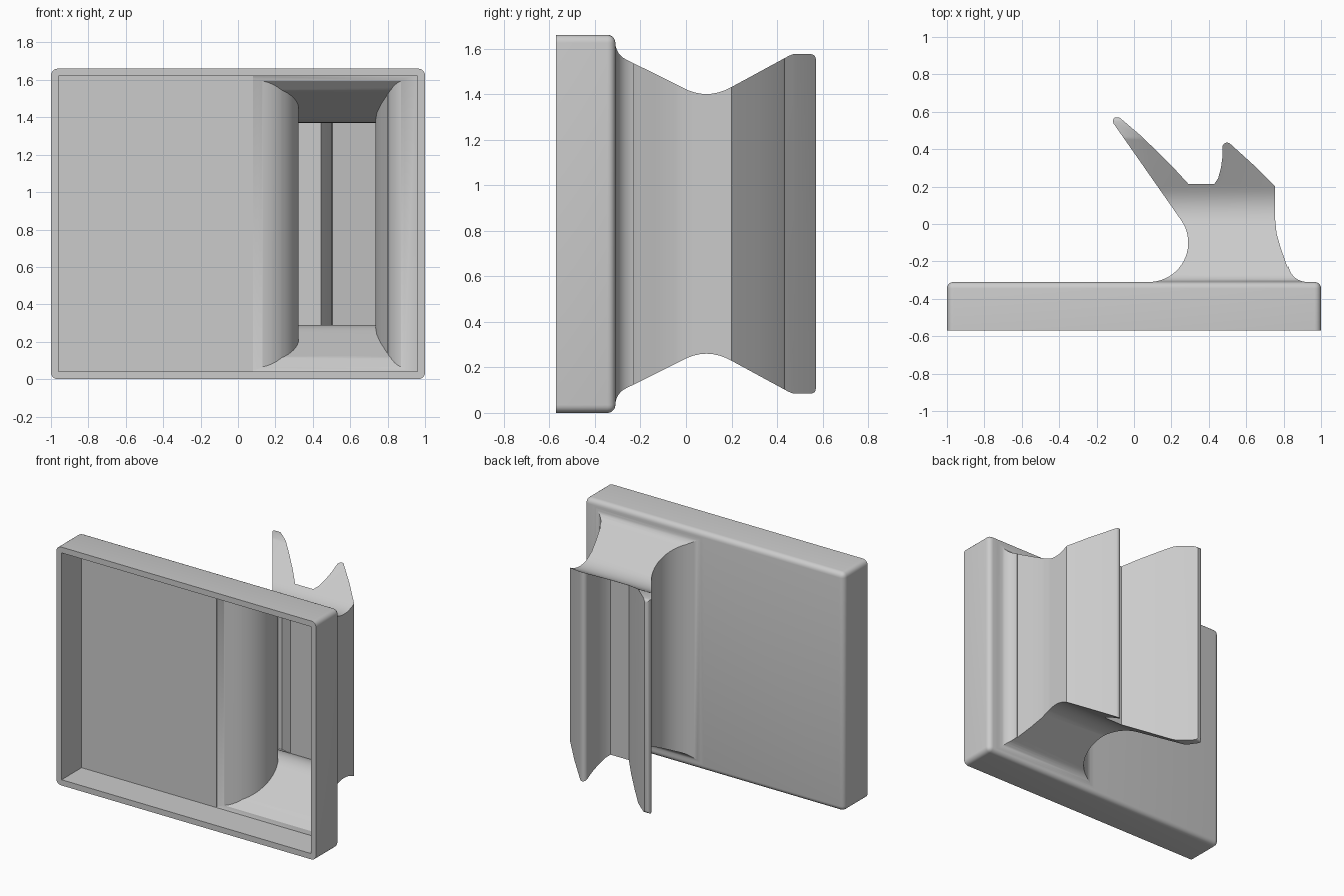
import bpy, bmesh, math
from mathutils import Vector

cube = bpy.data.objects.get("Cube")
if cube:
    bpy.data.objects.remove(cube, do_unlink=True)

HEIGHT = 1.66
grey = bpy.data.materials.new("matte grey")
grey.use_nodes = True
colour = (0.6, 0.6, 0.6, 1)
grey.diffuse_color = colour
grey.node_tree.nodes["Principled BSDF"].inputs["Base Color"].default_value = colour


def finish(name, bm):
    bmesh.ops.recalc_face_normals(bm, faces=bm.faces)
    mesh = bpy.data.meshes.new(name)
    bm.to_mesh(mesh)
    bm.free()
    mesh.materials.append(grey)
    ob = bpy.data.objects.new(name, mesh)
    bpy.context.collection.objects.link(ob)
    return ob


def prism(name, points, axis, low, high):
    """Extrude an (x, y) outline along z, or a (y, z) outline along x."""
    bm = bmesh.new()
    place = (lambda a, b: (a, b, low)) if axis == "z" else (lambda a, b: (low, a, b))
    face = bm.faces.new([bm.verts.new(place(a, b)) for a, b in points])
    out = bmesh.ops.extrude_face_region(bm, geom=[face])
    move = Vector((0, 0, high - low)) if axis == "z" else Vector((high - low, 0, 0))
    verts = [v for v in out["geom"] if isinstance(v, bmesh.types.BMVert)]
    bmesh.ops.translate(bm, verts=verts, vec=move)
    return finish(name, bm)


def box(name, x, y, z):
    return prism(name, [(x[0], y[0]), (x[1], y[0]), (x[1], y[1]), (x[0], y[1])], "z", *z)


def combine(target, tool, operation):
    """Apply a boolean and discard the tool."""
    tool.hide_render = True
    bpy.context.view_layer.objects.active = target
    mod = target.modifiers.new("combine", "BOOLEAN")
    mod.operation, mod.object, mod.solver = operation, tool, "EXACT"
    bpy.ops.object.modifier_apply(modifier=mod.name)
    bpy.data.objects.remove(tool, do_unlink=True)


def arc(cx, cy, r, start, end, steps):
    angles = [math.radians(start + (end - start) * i / steps) for i in range(steps + 1)]
    return [(cx + r * math.cos(a), cy + r * math.sin(a)) for a in angles]


def mirrored(half):
    return half + [(y, HEIGHT - z) for y, z in reversed(half)]


def waist(z_low, drop):
    """Rounded valley in the middle of the side silhouette."""
    return [(0.09 + t * 0.11, z_low + drop * t * t) for t in
            (-1, -0.75, -0.5, -0.25, 0, 0.25, 0.5, 0.75, 1)]


# Shallow tray with rounded corners and a sharp front rim
tray = box("tray_with_hooks", (-1, 1), (-0.57, -0.31), (0, HEIGHT))
bm = bmesh.new()
bm.from_mesh(tray.data)
rounded = [e for e in bm.edges if max(v.co.y for v in e.verts) > -0.5]
bmesh.ops.bevel(bm, geom=rounded, offset=0.035, segments=5, profile=0.5, affect="EDGES")
bm.to_mesh(tray.data)
bm.free()

# Hook block: plan outline trimmed by a waisted side silhouette
hook_plan = (
    [(0.08, -0.33)] + arc(0.08, -0.1, 0.21, -90, 35, 20)
    + arc(-0.09, 0.55, 0.023, 215, 45, 8)
    + [(0.03, 0.478), (0.12, 0.392), (0.21, 0.302), (0.29, 0.215), (0.43, 0.215),
       (0.45, 0.245), (0.465, 0.3), (0.473, 0.36)]
    + arc(0.498, 0.41, 0.025, 180, 45, 7)
    + [(0.64, 0.315), (0.755, 0.2), (0.755, 0.02), (0.762, -0.05), (0.785, -0.13), (0.82, -0.23)]
    + arc(0.925, -0.21, 0.1, 190, 270, 8) + [(0.925, -0.33)])
hook_side = mirrored(
    [(-0.35, 1.625), (-0.31, 1.625)] + arc(-0.23, 1.625, 0.08, 180, 243, 6)
    + waist(1.4, 0.031) + [(0.45, 1.567), (0.47, 1.575)]
    + arc(0.55, 1.555, 0.02, 90, 0, 4))
hooks = prism("hooks", hook_plan, "z", -0.1, HEIGHT + 0.1)
combine(hooks, prism("hook_trim", hook_side, "x", -0.5, 1.2), "INTERSECT")

# Hollow that follows the hook block from inside
hollow_plan = (
    [(0.08, -0.4)] + arc(0.08, -0.1, 0.245, -90, 35, 20)
    + [(0.053, 0.368), (0.081, 0.368), (0.277, 0.18), (0.445, 0.18), (0.48, 0.24),
       (0.5, 0.31), (0.505, 0.365), (0.735, 0.185), (0.735, 0.02), (0.742, -0.06),
       (0.765, -0.15), (0.8, -0.25)]
    + arc(0.92, -0.23, 0.12, 190, 255, 7) + [(0.95, -0.35), (0.95, -0.4)])
hollow_side = mirrored(
    [(-0.4, 1.62), (-0.35, 1.62), (-0.34, 1.595), (-0.32, 1.575), (-0.29, 1.545)]
    + waist(1.37, 0.031) + [(0.45, 1.53)])
hollow = prism("hollow", hollow_plan, "z", -0.1, HEIGHT + 0.1)
combine(hollow, prism("hollow_trim", hollow_side, "x", -0.5, 1.2), "INTERSECT")

# Join the hooks, then open up the tray pocket and the hollow
combine(tray, hooks, "UNION")
combine(tray, box("pocket", (-0.96, 0.96), (-0.7, -0.35), (0.04, HEIGHT - 0.04)), "DIFFERENCE")
combine(tray, hollow, "DIFFERENCE")

bpy.ops.object.select_all(action="DESELECT")
tray.select_set(True)
bpy.context.view_layer.objects.active = tray
bpy.ops.object.shade_smooth_by_angle(angle=math.radians(30))
